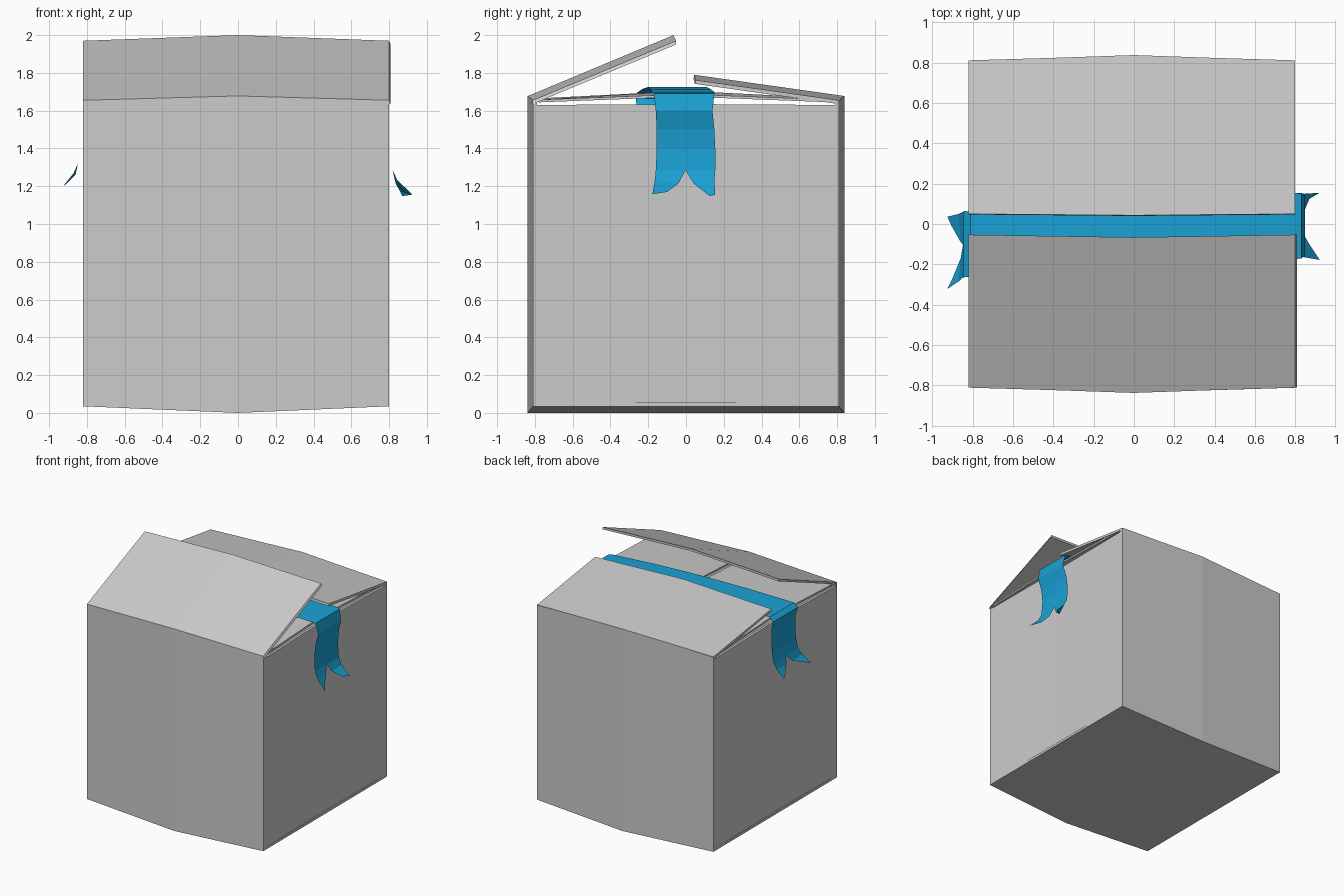
import bpy, bmesh
from mathutils import Vector

if "Cube" in bpy.data.objects:
    bpy.data.objects.remove(bpy.data.objects["Cube"])

XL, XR = -0.82, 0.80


def make_object(name, verts, faces, mat=None):
    me = bpy.data.meshes.new(name)
    me.from_pydata([tuple(v) for v in verts], [], faces)
    bm = bmesh.new()
    bm.from_mesh(me)
    bmesh.ops.recalc_face_normals(bm, faces=bm.faces)
    bm.to_mesh(me)
    bm.free()
    ob = bpy.data.objects.new(name, me)
    bpy.context.collection.objects.link(ob)
    if mat:
        me.materials.append(mat)
    return ob


def panel(name, edge_a, edge_b, inward):
    """Cardboard sheet between two bent edges, thickened along inward."""
    n = len(edge_a)
    outer = [Vector(p) for p in edge_a + edge_b]
    verts = outer + [p + Vector(inward) for p in outer]
    m = 2 * n
    faces = []
    for i in range(n - 1):
        quad = [i, i + 1, n + i + 1, n + i]
        faces += [quad, [q + m for q in reversed(quad)]]
    rim = list(range(n)) + list(range(m - 1, n - 1, -1))
    for a, b in zip(rim, rim[1:] + rim[:1]):
        faces.append([a, b, b + m, a + m])
    return make_object(name, verts, faces)


def bent_x(y, y_mid, z, z_mid):
    return [(XL, y, z), (0, y_mid, z_mid), (XR, y, z)]


T = 0.02  # cardboard thickness

# bulging front and back walls and bottom
for name, s in (("front_wall", -1), ("back_wall", 1)):
    panel(name, bent_x(s * .81, s * .838, .035, 0),
          bent_x(s * .81, s * .838, 1.655, 1.678), (0, -s * T, 0))
panel("bottom", bent_x(-.81, -.835, .035, 0), bent_x(.81, .835, .035, 0), (0, 0, T))

# raised outer flaps
panel("front_flap", bent_x(-.812, -.836, 1.655, 1.678),
      bent_x(-.053, -.066, 1.97, 2.0), (.008, 0 - .0, -T))
panel("back_flap", bent_x(.812, .836, 1.655, 1.678),
      bent_x(.05, .043, 1.762, 1.79), (0, -.003, -T))

# side walls and the inner flaps folded over them
for side, x, s in (("left", XL, -1), ("right", XR, 1)):
    xm = x - s * .012
    panel(side + "_wall",
          [(x, -.79, .037), (xm, 0, .05), (x, .79, .037)],
          [(x, -.79, 1.63), (xm, 0, 1.635), (x, .79, 1.63)], (-s * T, 0, 0))
    panel(side + "_inner_flap",
          [(x - s * .005, -.78, 1.658), (xm, 0, 1.688), (x - s * .005, .78, 1.658)],
          [(s * .02, -.78, 1.665), (s * .02, 0, 1.705), (s * .02, .78, 1.665)],
          (0, 0, -.014))

# ribbon
blue = bpy.data.materials.new("ribbon_blue")
blue.diffuse_color = (0.01, 0.36, 0.67, 1)
blue.use_nodes = True
blue.node_tree.nodes["Principled BSDF"].inputs["Base Color"].default_value = blue.diffuse_color


def ribbon(name, rows, tails):
    """rows: (x, z, y_low, y_high); tails: two lists of (outer, inner) pairs."""
    verts, faces = [], []
    for x, z, a, b in rows:
        verts += [(x, a, z), (x, (a + b) / 2, z), (x, b, z)]
    for r in range(len(rows) - 1):
        k = 3 * r
        faces += [[k, k + 1, k + 4, k + 3], [k + 1, k + 2, k + 5, k + 4]]
    last = 3 * (len(rows) - 1)
    for start, tail in zip((last, last + 2), tails):
        prev = (start, last + 1)
        for pair in tail:
            i = len(verts)
            verts += list(pair)
            faces.append([prev[0], prev[1], i + 1, i])
            prev = (i, i + 1)
    make_object(name, verts, faces, blue)


ribbon("ribbon_right",
       [(0, 1.725, -.2, .11), (.4, 1.715, -.19, .13), (.80, 1.695, -.175, .155),
        (.83, 1.69, -.17, .15), (.848, 1.60, -.16, .14), (.82, 1.50, -.155, .15),
        (.81, 1.40, -.155, .155), (.818, 1.285, -.16, .155)],
       [[((.845, -.165, 1.23), (.835, -.04, 1.215)), ((.922, -.178, 1.158), (.87, -.10, 1.17))],
        [((.845, .15, 1.23), (.835, .04, 1.215)), ((.922, .155, 1.155), (.87, .125, 1.148))]])
ribbon("ribbon_left",
       [(0, 1.725, -.2, .11), (-.4, 1.715, -.23, .09), (-.81, 1.695, -.26, .06),
        (-.845, 1.665, -.265, .065), (-.826, 1.60, -.26, .06), (-.826, 1.50, -.255, .06),
        (-.832, 1.40, -.255, .06), (-.848, 1.32, -.265, .06)],
       [[((-.87, -.285, 1.27), (-.86, -.17, 1.26)), ((-.926, -.322, 1.20), (-.905, -.28, 1.215))],
        [((-.87, .05, 1.27), (-.86, -.09, 1.26)), ((-.926, .036, 1.20), (-.905, -.01, 1.215))]])
